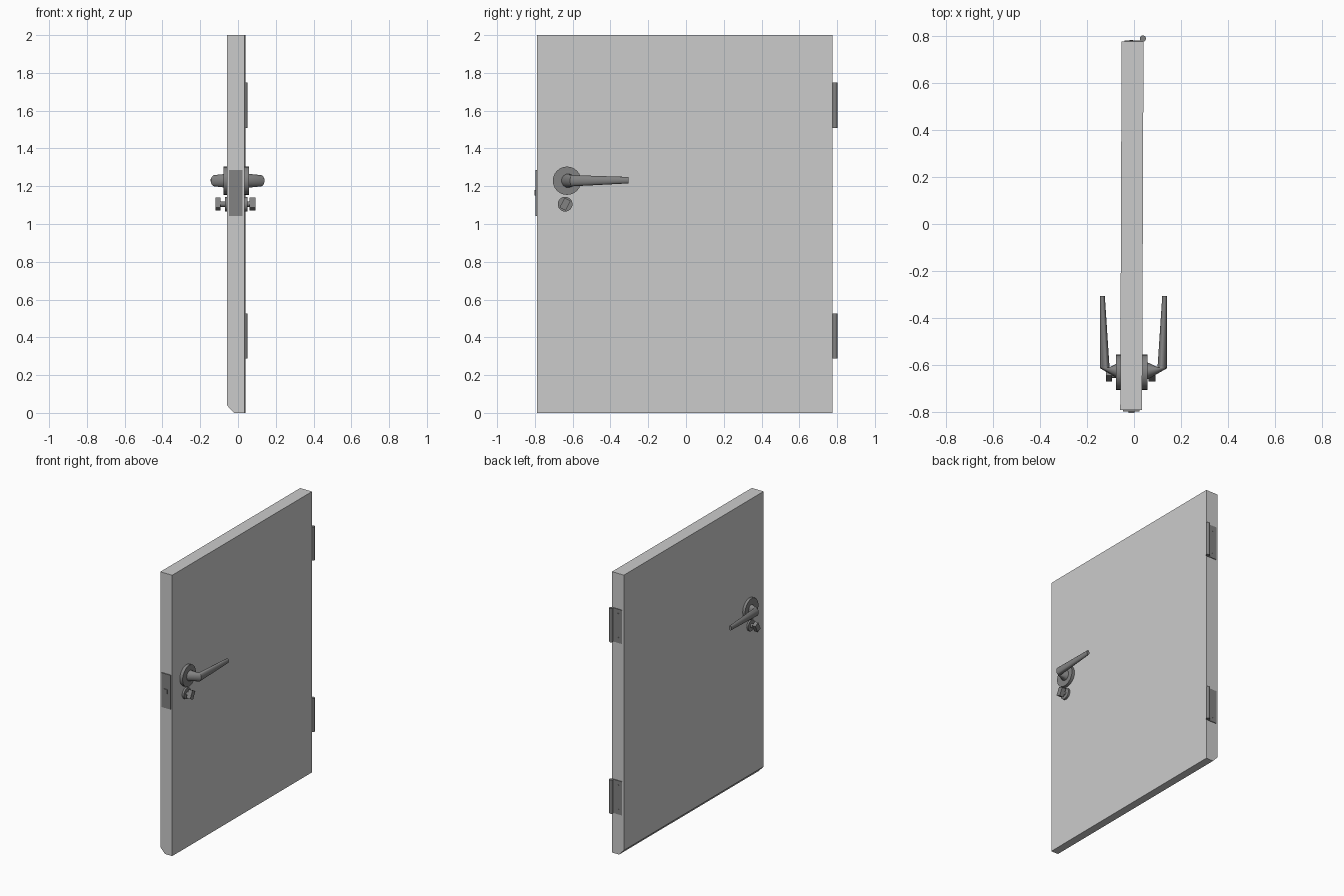
import bpy, bmesh, math
from mathutils import Matrix, Vector

if "Cube" in bpy.data.objects:
    bpy.data.objects.remove(bpy.data.objects["Cube"])


def material(name, v):
    m = bpy.data.materials.new(name)
    m.diffuse_color = (v, v, v, 1)
    m.use_nodes = True
    m.node_tree.nodes["Principled BSDF"].inputs["Base Color"].default_value = m.diffuse_color
    return m


DOOR = material("light grey", 0.6)
METAL = material("dark grey metal", 0.225)


def loft(name, rings, mat, smooth=True):
    """Skin a list of equal-sized point rings and cap both ends."""
    bm = bmesh.new()
    vs = [[bm.verts.new(p) for p in r] for r in rings]
    n = len(rings[0])
    for a, b in zip(vs, vs[1:]):
        for i in range(n):
            j = (i + 1) % n
            bm.faces.new((a[i], a[j], b[j], b[i]))
    bm.faces.new(vs[0])
    bm.faces.new(vs[-1])
    bmesh.ops.recalc_face_normals(bm, faces=bm.faces)
    me = bpy.data.meshes.new(name)
    bm.to_mesh(me)
    bm.free()
    ob = bpy.data.objects.new(name, me)
    bpy.context.collection.objects.link(ob)
    me.materials.append(mat)
    if smooth:
        bpy.ops.object.select_all(action='DESELECT')
        ob.select_set(True)
        bpy.context.view_layer.objects.active = ob
        bpy.ops.object.shade_smooth_by_angle(angle=math.radians(35))
    return ob


def circle(c, u, v, n=24):
    """Ellipse around c with half axes u and v."""
    c, u, v = Vector(c), Vector(u), Vector(v)
    return [c + u * math.cos(2 * math.pi * i / n) + v * math.sin(2 * math.pi * i / n)
            for i in range(n)]


def x_rod(name, x0, x1, y, z, r):
    return loft(name, [circle((x, y, z), (0, r, 0), (0, 0, r)) for x in (x0, x1)], METAL)


def box(name, lo, hi, mat, tilt=0):
    """Box between two corners, tilted about its own x axis."""
    lo, hi = Vector(lo), Vector(hi)
    c, h = (lo + hi) / 2, (hi - lo) / 2
    rot = Matrix.Rotation(tilt, 3, 'X')
    rings = [[c + rot @ Vector((sx * h.x, sy * h.y, sz * h.z))
              for sy, sz in ((-1, -1), (1, -1), (1, 1), (-1, 1))] for sx in (-1, 1)]
    return loft(name, rings, mat, False)


# Door slab: chamfered bottom edge, very slightly out of square
def slab_ring(y):
    s = -0.0085 + 0.0038 * y
    return [(s - 0.047, y, 2), (s + 0.046, y, 2), (s + 0.046, y, 0),
            (s - 0.010, y, 0), (s - 0.047, y, 0.04)]


loft("door_slab", [slab_ring(-0.79), slab_ring(0.775)], DOOR, False)

# Handle and lock hardware on both faces
for side, tag in ((1, "right"), (-1, "left")):
    mid = -0.010
    y, z = -0.630, 1.229
    x_rod(tag + "_handle_rosette", mid + side * 0.03, mid + side * 0.067, y, z, 0.075)

    # Neck bends into a tapered lever
    cx = -0.002
    loft(tag + "_lever_handle", [
        circle((cx + side * 0.048, -0.624, z), (0, -0.037, 0), (0, 0, 0.037)),
        circle((cx + side * 0.064, -0.624, z), (0, -0.034, 0), (0, 0, 0.036)),
        circle((cx + side * 0.122, -0.611, z), (side * 0.020, -0.002, 0), (0, 0, 0.030)),
        circle((cx + side * 0.1325, -0.305, z + 0.003), (side * 0.0105, 0, 0), (0, 0, 0.017)),
    ], METAL)

    # Thumb turn below the lever
    ly, lz = -0.640, 1.105
    x_rod(tag + "_lock_disc", mid + side * 0.03, mid + side * 0.059, ly, lz, 0.039)
    x_rod(tag + "_lock_stem", mid + side * 0.05, mid + side * 0.085, ly, lz, 0.014)
    xs = sorted((mid + side * 0.071, mid + side * 0.102) if side > 0
                else (mid - 0.083, mid - 0.109))
    box(tag + "_thumb_turn", (xs[0], ly - 0.018, lz - 0.029),
        (xs[1], ly + 0.018, lz + 0.029), METAL, math.radians(-27))

# Latch plate and bolt on the front edge
box("latch_plate", (-0.047, -0.796, 1.043), (0.024, -0.780, 1.287), METAL)
box("latch_bolt", (-0.024, -0.803, 1.150), (0.003, -0.790, 1.180), METAL)

# Two hinges on the rear edge: leaf, knuckle and screws
for z0, tag in ((0.287, "lower"), (1.508, "upper")):
    z1 = z0 + 0.240
    box(tag + "_hinge_leaf", (-0.040, 0.770, z0), (0.040, 0.780, z1), METAL)
    loft(tag + "_hinge_knuckle",
         [circle((0.038, 0.788, zz), (0.013, 0, 0), (0, 0.013, 0), 16) for zz in (z0, z1)],
         METAL)
    for i, (sx, dz) in enumerate(((-0.012, 0.035), (-0.012, 0.205))):
        loft(f"{tag}_hinge_screw_{i}",
             [circle((sx, yy, z0 + dz), (0.007, 0, 0), (0, 0, 0.007), 12)
              for yy in (0.775, 0.782)], METAL)
